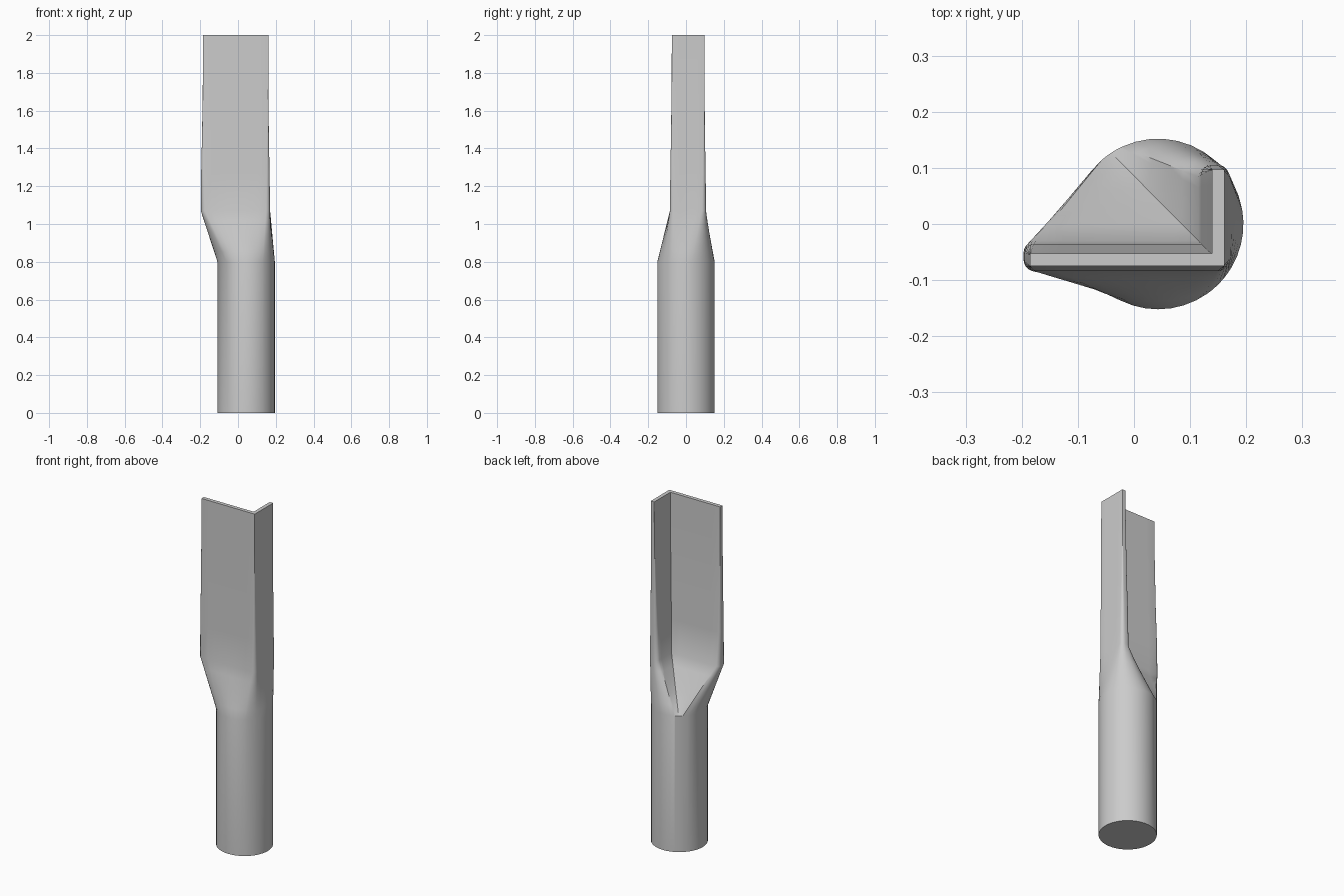
import bpy, bmesh, math

if "Cube" in bpy.data.objects:
    bpy.data.objects.remove(bpy.data.objects["Cube"])

CX, R = 0.043, 0.152            # shank centre and radius
ARC, FRONT, SIDE, INNER = 6, 7, 4, 5   # points per arc / straight run


def mix(a, b, f):
    return tuple(p + (q - p) * f for p, q in zip(a, b))


def between(a, b, n):
    return [mix(a, b, (i + 1) / (n + 1)) for i in range(n)]


def arc(cx, cy, r, start):
    return [(cx + r * math.cos(math.radians(start + 90 * i / (ARC - 1))),
             cy + r * math.sin(math.radians(start + 90 * i / (ARC - 1))))
            for i in range(ARC)]


def angle_section(xl, xr, yb, yt, t, r):
    """Counter-clockwise L outline with rounded outer edges."""
    tip_l = arc(xl + r, yb + t - r, r, 90) + arc(xl + r, yb + r, r, 180)
    corner = arc(xr - r, yb + r, r, 270)
    tip_r = arc(xr - r, yt - r, r, 0) + arc(xr - t + r, yt - r, r, 90)
    inner = (xr - t, yb + t)
    return (tip_l + between(tip_l[-1], corner[0], FRONT)
            + corner + between(corner[-1], tip_r[0], SIDE)
            + tip_r + between(tip_r[-1], inner, INNER)
            + [inner] + between(inner, tip_l[0], INNER))


def shank_section():
    """Circle points paired with the L outline; the inner faces meet at a notch."""
    runs = [(132, 235, 2 * ARC), (235, 305, FRONT), (305, 330, ARC),
            (330, 370, SIDE), (370, 475, 2 * ARC), (475, 492, 2 * INNER + 1)]
    angles = []
    for i, (a, b, n) in enumerate(runs):
        if i % 2:
            angles += [a + (b - a) * (k + 1) / (n + 1) for k in range(n)]
        else:
            angles += [a + (b - a) * k / (n - 1) for k in range(n)]
    return [(CX + R * math.cos(math.radians(a)), R * math.sin(math.radians(a)))
            for a in angles]


# Stacked outlines: shank, transition, then tapering angle blade
circle = shank_section()
base = angle_section(-0.197, 0.170, -0.085, 0.106, 0.055, 0.022)
levels = [(0.0, circle), (0.8, circle)]
for k in range(1, 5):
    f = k / 5
    levels.append((0.8 + 0.27 * f, [mix(a, b, f) for a, b in zip(circle, base)]))
levels += [
    (1.07, base),
    (1.27, angle_section(-0.195, 0.167, -0.083, 0.104, 0.047, 0.016)),
    (1.49, angle_section(-0.190, 0.163, -0.079, 0.100, 0.034, 0.008)),
    (1.78, angle_section(-0.186, 0.161, -0.076, 0.098, 0.024, 0.002)),
    (2.0, angle_section(-0.185, 0.161, -0.075, 0.097, 0.022, 0.001)),
]

bm = bmesh.new()
rings = [[bm.verts.new((x, y, z)) for x, y in pts] for z, pts in levels]
n = len(circle)
for lo, hi in zip(rings, rings[1:]):
    for i in range(n):
        j = (i + 1) % n
        bm.faces.new((lo[i], lo[j], hi[j], hi[i]))
bm.faces.new(rings[0][::-1])
bm.faces.new(rings[-1])

mesh = bpy.data.meshes.new("angled_post")
bm.to_mesh(mesh)
bm.free()
post = bpy.data.objects.new("angled_post", mesh)
bpy.context.collection.objects.link(post)

grey = bpy.data.materials.new("light grey")
grey.diffuse_color = (0.6, 0.6, 0.6, 1)
grey.use_nodes = True
grey.node_tree.nodes["Principled BSDF"].inputs["Base Color"].default_value = grey.diffuse_color
mesh.materials.append(grey)

bpy.context.view_layer.objects.active = post
post.select_set(True)
bpy.ops.object.shade_smooth_by_angle(angle=math.radians(30))
